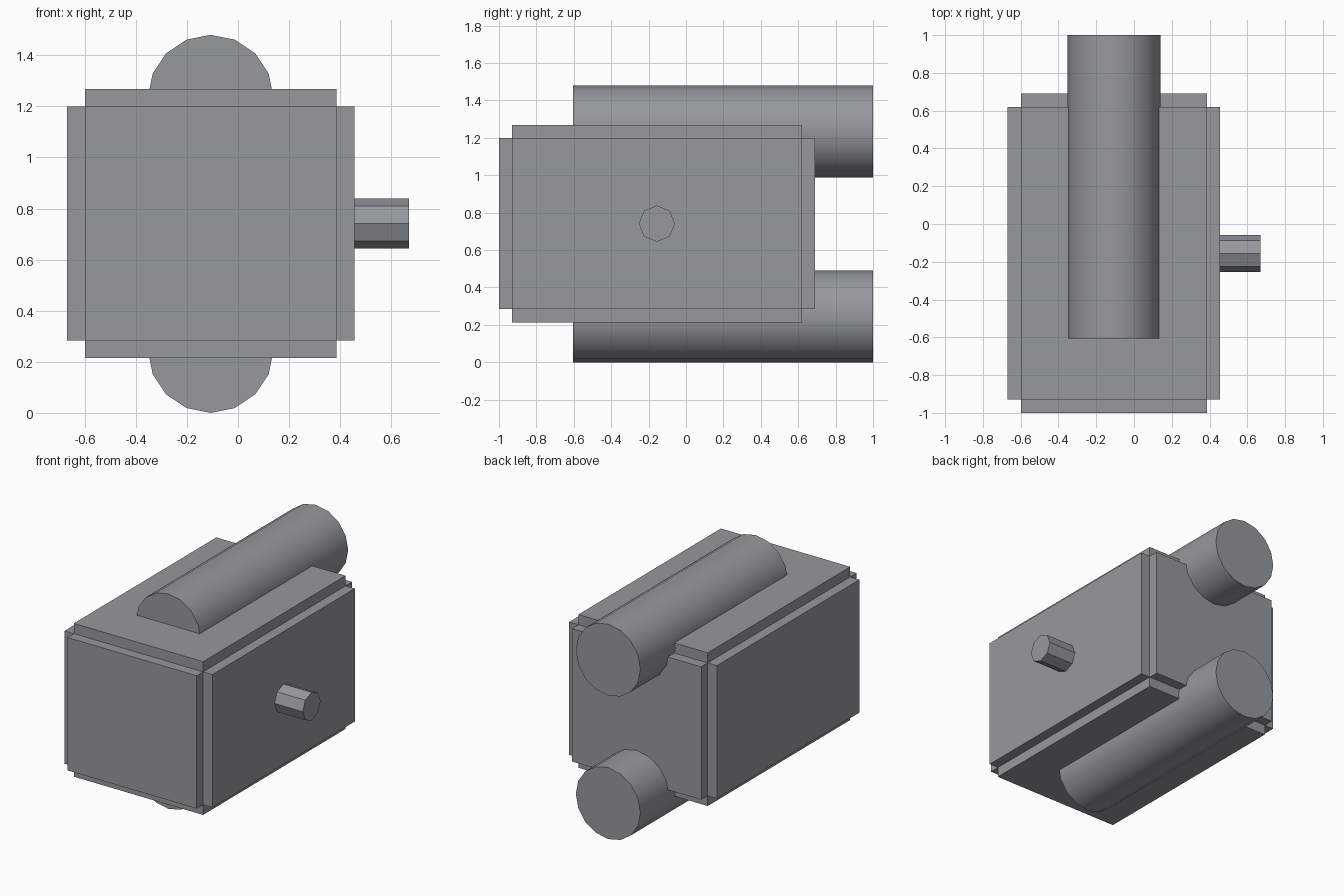
import bpy, bmesh
from math import pi
from mathutils import Matrix, Vector

if "Cube" in bpy.data.objects:
    bpy.data.objects.remove(bpy.data.objects["Cube"])

CX = -0.107  # centre of the body and both pipes in x

# Dark blue-grey metal shared by every part
metal = bpy.data.materials.new("dark_metal")
metal.diffuse_color = (0.30, 0.32, 0.34, 1)
metal.use_nodes = True
metal.node_tree.nodes["Principled BSDF"].inputs["Base Color"].default_value = metal.diffuse_color


def add_object(name, bm):
    bmesh.ops.recalc_face_normals(bm, faces=bm.faces)
    mesh = bpy.data.meshes.new(name)
    bm.to_mesh(mesh)
    bm.free()
    mesh.materials.append(metal)
    obj = bpy.data.objects.new(name, mesh)
    bpy.context.collection.objects.link(obj)
    return obj


def cylinder(name, centre, radius, length, sides, rotation, smooth=False):
    bm = bmesh.new()
    bmesh.ops.create_cone(bm, cap_ends=True, segments=sides,
                          radius1=radius, radius2=radius, depth=length,
                          matrix=Matrix.Translation(centre) @ rotation)
    obj = add_object(name, bm)
    if smooth:
        bpy.ops.object.select_all(action='DESELECT')
        obj.select_set(True)
        bpy.context.view_layer.objects.active = obj
        bpy.ops.object.shade_smooth_by_angle(angle=pi / 6)
    return obj


# Body: a box core with every face raised into a separate plate
bm = bmesh.new()
core = Matrix.Translation((CX, -0.155, 0.7415)) @ Matrix.Diagonal((0.985, 1.55, 0.915, 1))
bmesh.ops.create_cube(bm, size=1, matrix=core)
bm.normal_update()
plates = bmesh.ops.extrude_discrete_faces(bm, faces=bm.faces[:])["faces"]
for face in plates:
    axis = Vector(face.normal)
    bmesh.ops.translate(bm, verts=face.verts[:], vec=axis * 0.07)
add_object("body", bm)

# Long pipes half sunk into the top and bottom, sticking out at the back
along_y = Matrix.Rotation(pi / 2, 4, 'X')
for name, z in (("lower_pipe", 0.246), ("upper_pipe", 1.234)):
    cylinder(name, (CX, 0.1975, z), 0.246, 1.605, 16, along_y, smooth=True)

# Eight-sided peg on the right side
along_x = Matrix.Rotation(pi / 2, 4, 'Y')
cylinder("side_peg", (0.545, -0.156, 0.7415), 0.097, 0.25, 8, along_x)
